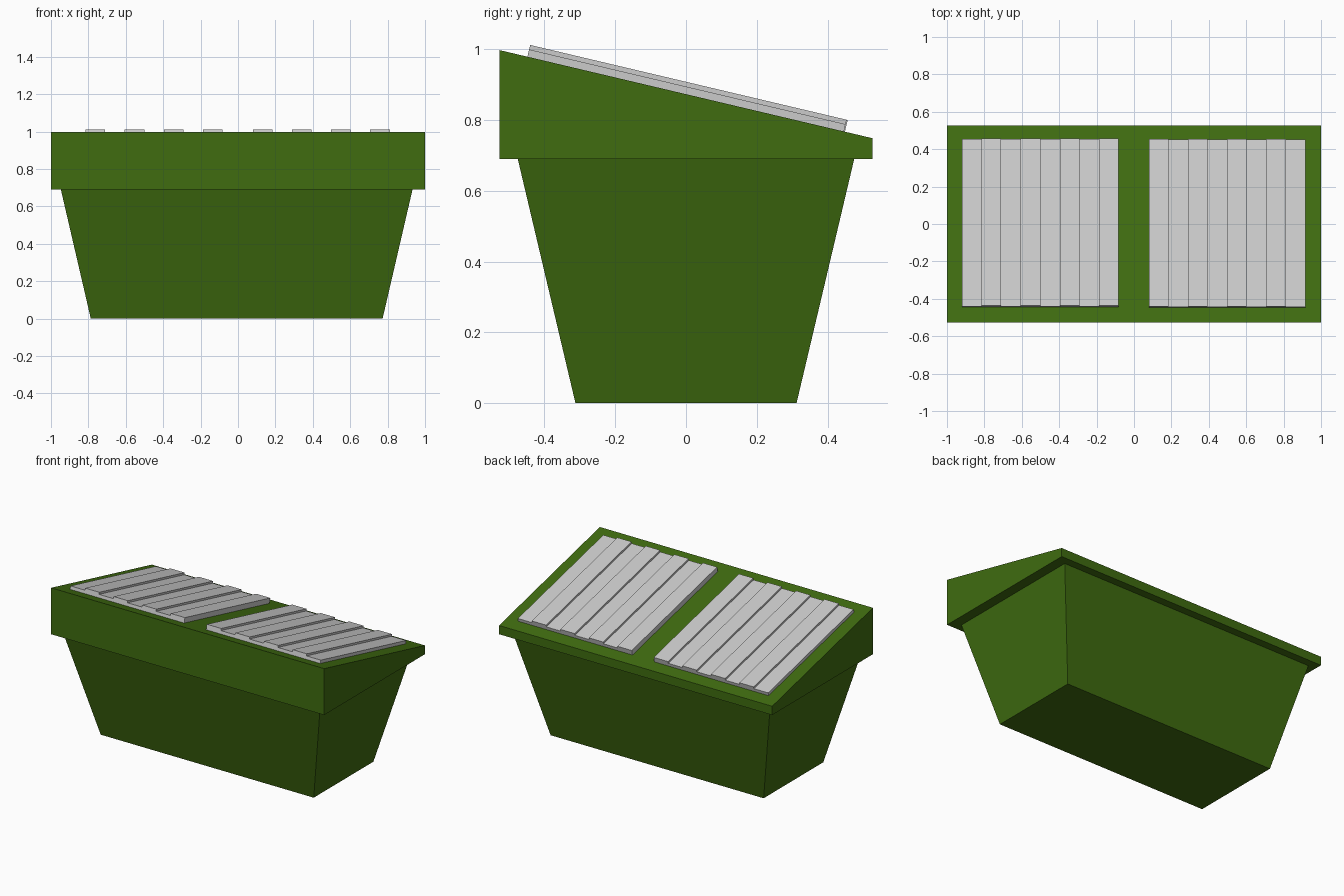
import bpy, bmesh, math
from mathutils import Vector

if "Cube" in bpy.data.objects:
    bpy.data.objects.remove(bpy.data.objects["Cube"])

green = bpy.data.materials.new("green_paint")
green.diffuse_color = (0.05, 0.15, 0.005, 1)
green.use_nodes = True
green.node_tree.nodes["Principled BSDF"].inputs["Base Color"].default_value = green.diffuse_color


def loft(name, ring_a, ring_b, mat=None):
    """Closed solid between two matching rings of points."""
    bm = bmesh.new()
    a = [bm.verts.new(p) for p in ring_a]
    b = [bm.verts.new(p) for p in ring_b]
    bm.faces.new(a)
    bm.faces.new(b)
    for i in range(len(a)):
        j = (i + 1) % len(a)
        bm.faces.new((a[i], a[j], b[j], b[i]))
    bmesh.ops.recalc_face_normals(bm, faces=bm.faces)
    me = bpy.data.meshes.new(name)
    bm.to_mesh(me)
    bm.free()
    ob = bpy.data.objects.new(name, me)
    bpy.context.collection.objects.link(ob)
    if mat:
        me.materials.append(mat)
    return ob


def rect(cx, hx, hy, z):
    return [(cx - hx, -hy, z), (cx + hx, -hy, z), (cx + hx, hy, z), (cx - hx, hy, z)]


# Tapered bin body
loft("bin_body", rect(-0.007, 0.78, 0.312, 0), rect(-0.007, 0.94, 0.475, 0.69), green)

# Overhanging collar with sloping top
Y, Z_LOW, Z_FRONT, Z_BACK = 0.527, 0.69, 0.997, 0.748
side = [(-Y, Z_LOW), (Y, Z_LOW), (Y, Z_BACK), (-Y, Z_FRONT)]
loft("sloped_collar", [(-1, y, z) for y, z in side], [(1, y, z) for y, z in side], green)

# Ribbed lids lying on the slope: stepped profile swept from front to back
slope = Vector((0, 2 * Y, Z_BACK - Z_FRONT)).normalized()
normal = Vector((0, -slope.z, slope.y))
mid = Vector((0, 0, (Z_FRONT + Z_BACK) / 2))
LOW, HIGH, PITCH = 0.021, 0.034, 0.1045


def lid(name, sign, inner, shift):
    # strips alternate raised and low, starting raised beside the centre
    profile = [(inner, -0.003)]
    for i in range(8):
        h = LOW if i % 2 else HIGH
        profile += [(inner + i * PITCH, h), (inner + (i + 1) * PITCH, h)]
    profile.append((inner + 8 * PITCH, -0.003))

    def ring(d):
        return [mid + Vector((sign * x, 0, 0)) + normal * h + slope * d for x, h in profile]
    loft(name, ring(-0.459 + shift), ring(0.459 + shift))


lid("left_lid", -1, 0.083, 0.002)
lid("right_lid", 1, 0.08, -0.001)
